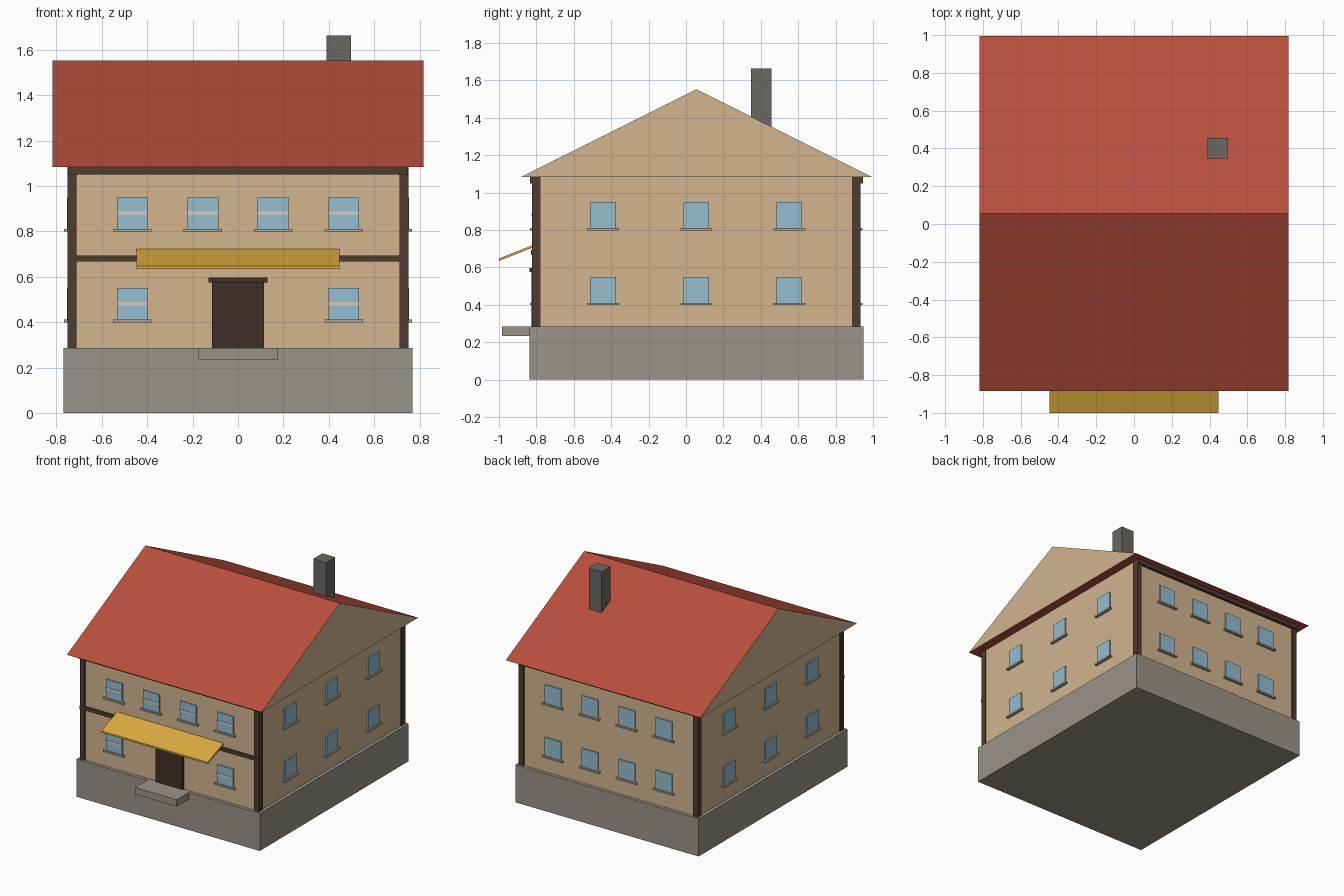
import bpy, bmesh, math
from mathutils import Matrix, Vector

if "Cube" in bpy.data.objects:
    bpy.data.objects.remove(bpy.data.objects["Cube"])


def material(name, r, g, b):
    lin = [(c / 255 / 12.92) if c < 11 else ((c / 255 + 0.055) / 1.055) ** 2.4 for c in (r, g, b)]
    m = bpy.data.materials.new(name)
    m.diffuse_color = (*lin, 1)
    m.use_nodes = True
    m.node_tree.nodes["Principled BSDF"].inputs["Base Color"].default_value = m.diffuse_color
    return m


STONE = material("stone", 154, 147, 136)
WALL = material("tan plaster", 210, 181, 143)
WOOD = material("dark timber", 80, 59, 47)
DOOR = material("door brown", 63, 47, 37)
ROOF = material("red tile", 184, 78, 60)
GOLD = material("gold awning", 220, 170, 62)
GLASS = material("window blue", 149, 189, 208)
BAR = material("pale bar", 212, 203, 194)
SILL = material("sill grey", 172, 162, 152)
CHIM = material("chimney grey", 108, 103, 97)

YC = 0.055            # centre of the building in y
WX, WY = 0.745, 0.868  # wall half sizes


def finish(name, bm, *mats):
    bmesh.ops.recalc_face_normals(bm, faces=bm.faces)
    me = bpy.data.meshes.new(name)
    bm.to_mesh(me)
    bm.free()
    for m in mats:
        me.materials.append(m)
    ob = bpy.data.objects.new(name, me)
    bpy.context.collection.objects.link(ob)
    return ob


def box(name, mat, x0, x1, y0, y1, z0, z1, mw=None):
    bm = bmesh.new()
    bmesh.ops.create_cube(bm, size=1)
    for v in bm.verts:
        v.co = Vector(((x0 + x1) / 2 + v.co.x * (x1 - x0),
                       (y0 + y1) / 2 + v.co.y * (y1 - y0),
                       (z0 + z1) / 2 + v.co.z * (z1 - z0)))
    if mw is not None:
        bm.transform(mw)
    return finish(name, bm, mat)


def prism(name, profile, hx, *mats):
    """Extrude a (y, z) profile along x; the end caps use the second material."""
    bm = bmesh.new()
    f = bm.faces.new([bm.verts.new((-hx, y, z)) for y, z in profile])
    ext = bmesh.ops.extrude_face_region(bm, geom=[f])
    bmesh.ops.translate(bm, vec=(2 * hx, 0, 0),
                        verts=[g for g in ext["geom"] if isinstance(g, bmesh.types.BMVert)])
    bmesh.ops.recalc_face_normals(bm, faces=bm.faces)
    if len(mats) > 1:
        for f in bm.faces:
            f.material_index = 1 if abs(f.normal.x) > 0.9 else 0
    return finish(name, bm, *mats)


# Main masses
box("foundation", STONE, -0.77, 0.77, YC - 0.893, YC + 0.893, 0, 0.285)
box("walls", WALL, -WX, WX, YC - WY, YC + WY, 0.285, 1.083)
prism("roof", [(YC - 0.94, 1.083), (YC + 0.94, 1.083), (YC, 1.553)], 0.817, ROOF, WALL)
box("chimney", CHIM, 0.389, 0.497, 0.348, 0.456, 1.25, 1.663)

# Corner posts and beams
for sx in (-1, 1):
    for sy in (-1, 1):
        xs = sorted((sx * 0.712, sx * 0.752))
        ys = sorted((YC + sy * 0.832, YC + sy * 0.878))
        box("corner_post", WOOD, *xs, *ys, 0.285, 1.083)
for sy in (-1, 1):
    ys = sorted((YC + sy * 0.85, YC + sy * 0.89))
    box("eave_beam", WOOD, -0.75, 0.75, *ys, 1.05, 1.083)
box("floor_beam", WOOD, -0.75, 0.75, YC - 0.884, YC - 0.85, 0.668, 0.694)

# Entrance
box("door", DOOR, -0.114, 0.114, YC - 0.882, YC - 0.86, 0.285, 0.577)
box("door_lintel", DOOR, -0.13, 0.13, YC - 0.892, YC - 0.86, 0.575, 0.596)
box("door_step", STONE, -0.174, 0.174, -0.984, -0.83, 0.233, 0.285)
prism("awning", [(-1.0, 0.635), (-1.0, 0.648), (-0.813, 0.722), (-0.813, 0.709)], 0.447, GOLD)


# Windows: built facing -y on a plane at distance d, then turned about the centre
def window(angle, d, u, z, bar):
    mw = Matrix.Translation((0, YC, 0)) @ Matrix.Rotation(angle, 4, 'Z')
    box("window_glass", GLASS, u - 0.068, u + 0.068, -d - 0.0095, -d + 0.005, z, z + 0.14, mw)
    box("window_sill", SILL, u - 0.085, u + 0.085, -d - 0.021, -d + 0.005, z - 0.011, z + 0.001, mw)
    if bar:
        box("window_bar", BAR, u - 0.068, u + 0.068, -d - 0.0125, -d, z + 0.063, z + 0.079, mw)


for z in (0.41, 0.81):
    for u in (-0.466, -0.155, 0.155, 0.466):
        window(math.pi, WY, u, z, False)
        if z > 0.6 or abs(u) > 0.3:
            window(0, WY, u, z, True)
    for u in (-0.498, 0, 0.498):
        for a in (math.pi / 2, -math.pi / 2):
            window(a, WX, u, z, False)
